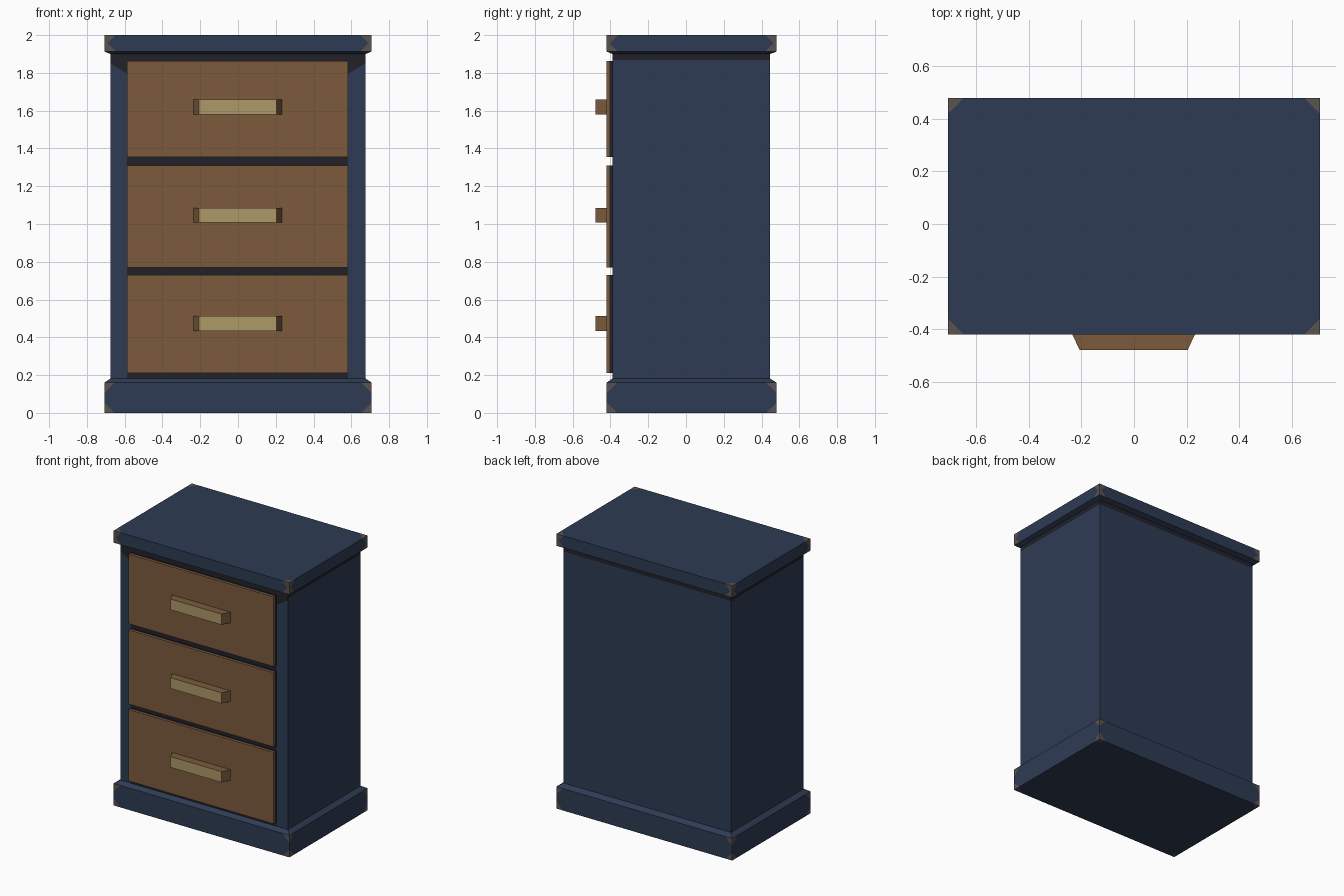
import bpy
import bmesh
from mathutils import Vector

default = bpy.data.objects.get("Cube")
if default:
    bpy.data.objects.remove(default, do_unlink=True)


def material(name, rgb):
    mat = bpy.data.materials.new(name)
    mat.use_nodes = True
    color = (*rgb, 1.0)
    mat.diffuse_color = color
    bsdf = next(n for n in mat.node_tree.nodes if n.type == 'BSDF_PRINCIPLED')
    bsdf.inputs["Base Color"].default_value = color
    bsdf.inputs["Roughness"].default_value = 0.8
    return mat


NAVY = material("navy paint", (0.027, 0.044, 0.088))
DARK = material("dark recess", (0.015, 0.015, 0.022))
WOOD = material("brown wood", (0.2, 0.104, 0.046))
TAN = material("pale wood", (0.42, 0.32, 0.135))
WORN = material("worn corner", (0.105, 0.088, 0.078))


def box(lo, hi):
    """Return a bmesh box spanning two opposite corners."""
    bm = bmesh.new()
    bmesh.ops.create_cube(bm, size=1)
    lo, hi = Vector(lo), Vector(hi)
    mid, size = (lo + hi) / 2, hi - lo
    for v in bm.verts:
        v.co = Vector([m + c * s for m, c, s in zip(mid, v.co, size)])
    return bm


def cut(bm, point, normal, faces=None):
    faces = list(faces or bm.faces)
    edges = {e for f in faces for e in f.edges}
    verts = {v for f in faces for v in f.verts}
    bmesh.ops.bisect_plane(bm, geom=faces + list(edges) + list(verts),
                           plane_co=point, plane_no=normal)


def finish(name, bm, mats, rule=None):
    bm.normal_update()
    if rule:
        for f in bm.faces:
            f.material_index = rule(f)
    mesh = bpy.data.meshes.new(name)
    bm.to_mesh(mesh)
    bm.free()
    for m in mats:
        mesh.materials.append(m)
    obj = bpy.data.objects.new(name, mesh)
    bpy.context.collection.objects.link(obj)
    return obj


W, FRONT, BACK = 0.708, -0.42, 0.48                  # slab footprint
BODY_W, BODY_FRONT, BODY_BACK = 0.675, -0.39, 0.445  # carcass footprint


def slab(name, z0, z1, wear, slope_z):
    """Slab with worn corners and a sloped moulding meeting the carcass."""
    lo, hi = Vector((-W, FRONT, z0)), Vector((W, BACK, z1))
    bm = box(lo, hi)
    planes = []
    for sx in (-1, 1):
        for sy in (-1, 1):
            for sz in (-1, 1):
                n = Vector((sx, sy, sz))
                corner = Vector([b if s > 0 else a for a, b, s in zip(lo, hi, n)])
                point = corner - Vector((sx * wear, 0, 0))
                cut(bm, point, n)
                planes.append((point, n))
    finish(name, bm, [NAVY, WORN], lambda f: int(any(
        (f.calc_center_median() - p).dot(n) > 0.001 for p, n in planes)))
    # moulding: the face touching the slab is wide, the other matches the carcass
    near = z1 if slope_z > z1 else z0
    bm = box((-W, FRONT, min(near, slope_z)), (W, BACK, max(near, slope_z)))
    for v in bm.verts:
        if abs(v.co.z - slope_z) < 1e-4:
            v.co.x = BODY_W if v.co.x > 0 else -BODY_W
            v.co.y = BODY_BACK if v.co.y > 0 else BODY_FRONT
    finish(name + "_moulding", bm, [NAVY])


slab("base", 0, 0.16, 0.055, 0.182)
slab("top", 1.913, 2, 0.06, 1.9)

# Carcass with dark band under the top and dark front opening
OPEN_L, OPEN_R, BAND = -0.588, 0.582, 1.867
bm = box((-BODY_W, BODY_FRONT, 0.1), (BODY_W, BODY_BACK, 1.95))
cut(bm, (0, 0, BAND), (0, 0, 1))
for x in (OPEN_L, OPEN_R):
    cut(bm, (x, 0, 0), (1, 0, 0))
bm.normal_update()
for s in (-1, 1):
    post = [f for f in bm.faces if f.normal.y < -0.5
            and s * f.calc_center_median().x > 0.6
            and f.calc_center_median().z < BAND]
    cut(bm, (s * BODY_W, 0, 1.85), (-s * 0.6, 0, 1), post)


def carcass_color(f):
    c = f.calc_center_median()
    opening = f.normal.y < -0.5 and OPEN_L < c.x < OPEN_R
    post_top = f.normal.y < -0.5 and c.z > 1.75
    return int(c.z > BAND or opening or post_top)


finish("carcass", bm, [NAVY, DARK], carcass_color)

# Drawers with tapered handles
DRAWERS = {"bottom": (0.21, 0.73, 0.473), "middle": (0.77, 1.31, 1.047),
           "upper": (1.355, 1.862, 1.62)}
for name, (z0, z1, grip) in DRAWERS.items():
    bm = box((OPEN_L, FRONT, z0), (OPEN_R, BODY_FRONT + 0.01, z1))
    cut(bm, (0, -0.404, 0), (0, 1, 0))
    finish(name + "_drawer", bm, [WOOD, DARK],
           lambda f: int(f.calc_center_median().y > -0.404))

    bm = box((-0.235, -0.48, grip - 0.039), (0.232, FRONT, grip + 0.039))
    for v in bm.verts:
        if v.co.y < -0.45:
            v.co.x *= 0.88
    finish(name + "_handle", bm, [WOOD, TAN], lambda f: int(f.normal.y < -0.9))
